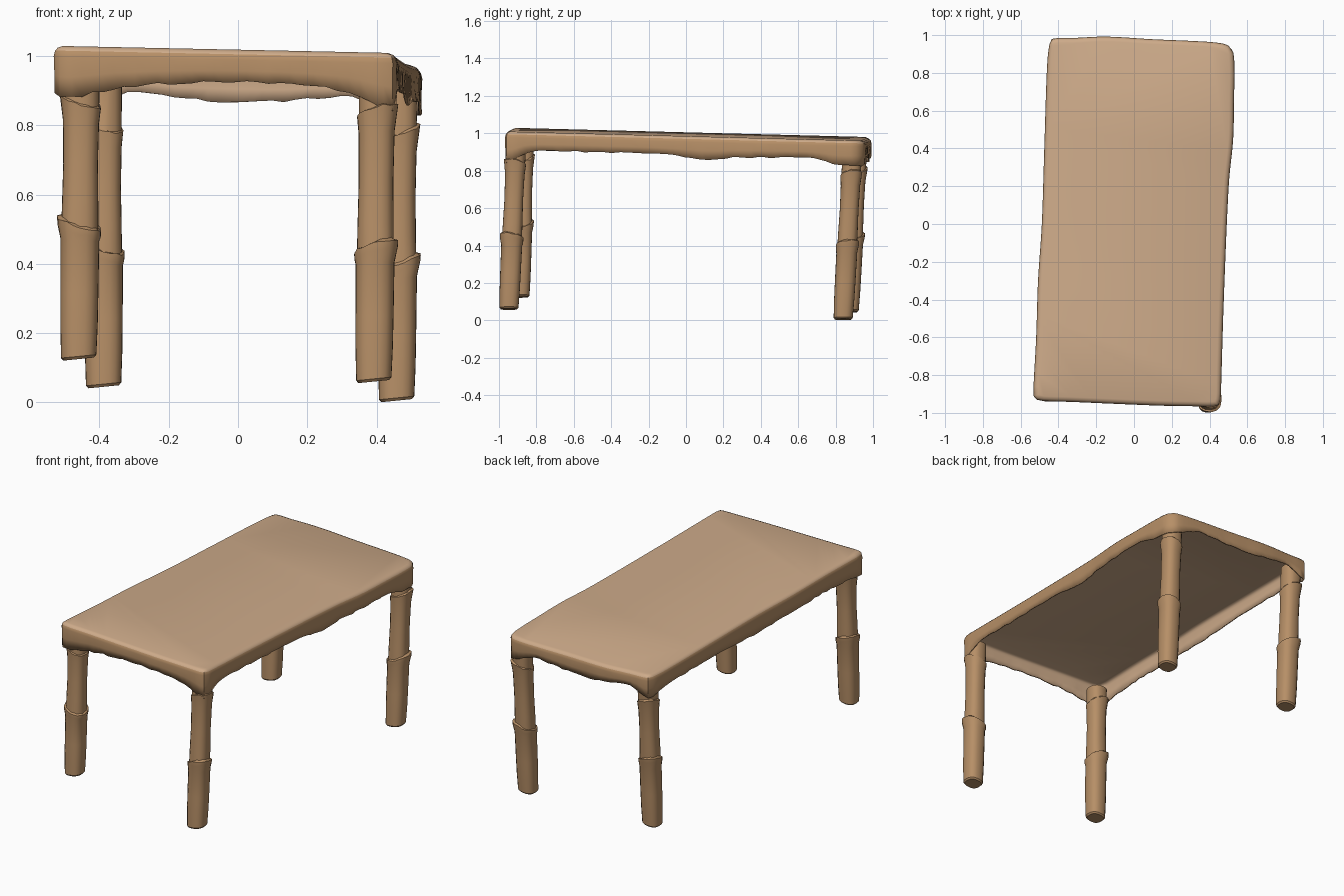
import bpy, bmesh, math, random
from mathutils import Vector

if "Cube" in bpy.data.objects:
    bpy.data.objects.remove(bpy.data.objects["Cube"])

random.seed(4)


def material(name, rgb):
    m = bpy.data.materials.new(name)
    m.diffuse_color = (*rgb, 1)
    m.use_nodes = True
    m.node_tree.nodes["Principled BSDF"].inputs["Base Color"].default_value = m.diffuse_color
    return m


tan = material("light tan wood", (0.62, 0.41, 0.255))
brown = material("warm brown wood", (0.47, 0.275, 0.135))


def finish(bm, name, mats, angle=40):
    bmesh.ops.recalc_face_normals(bm, faces=bm.faces)
    me = bpy.data.meshes.new(name)
    bm.to_mesh(me)
    bm.free()
    ob = bpy.data.objects.new(name, me)
    bpy.context.collection.objects.link(ob)
    for m in mats:
        me.materials.append(m)
    bpy.ops.object.select_all(action='DESELECT')
    ob.select_set(True)
    bpy.context.view_layer.objects.active = ob
    bpy.ops.object.shade_smooth_by_angle(angle=math.radians(angle))
    return ob


def bridge(bm, a, b, mat=0):
    n = len(a)
    for i in range(n):
        f = bm.faces.new((a[i], a[(i + 1) % n], b[(i + 1) % n], b[i]))
        f.material_index = mat


def top_z(x, y):
    return 0.995 - 0.022 * x - 0.025 * y


# Tabletop outline, anticlockwise: x, y, height of the apron's lower edge
outline = [
    (-.515, -.93, .88), (-.48, -.937, .88), (-.33, -.942, .91), (-.1, -.952, .925),
    (.15, -.962, .92), (.32, -.965, .895), (.42, -.967, .85), (.447, -.96, .84), (.458, -.93, .85),
    (.462, -.84, .90), (.472, -.5, .90), (.487, -.1, .885), (.497, .12, .86),
    (.505, .25, .87), (.525, .45, .87), (.53, .68, .865), (.532, .82, .83), (.525, .91, .83),
    (.50, .945, .83), (.44, .96, .84), (.33, .968, .88), (.1, .978, .868),
    (-.15, .992, .875), (-.32, .985, .895), (-.40, .985, .86), (-.435, .98, .85),
    (-.448, .95, .85), (-.46, .84, .88), (-.475, .4, .89), (-.488, 0, .885),
    (-.508, -.3, .90), (-.518, -.6, .91), (-.532, -.86, .90), (-.532, -.91, .89),
]


def smooth_loop(pts, steps):
    """Closed Catmull-Rom curve through the points."""
    P = [Vector(p) for p in pts]
    n, out = len(P), []
    for i in range(n):
        a, b, c, d = (P[(i + k) % n] for k in (-1, 0, 1, 2))
        s = max(1, min(steps, int((c - b).length / 0.03)))
        ta = (c - a) * ((c - b).length / max((c - b).length + (b - a).length, 1e-6))
        tb = (d - b) * ((c - b).length / max((d - c).length + (c - b).length, 1e-6))
        for k in range(s):
            t = k / s
            t2, t3 = t * t, t * t * t
            out.append(b * (2*t3 - 3*t2 + 1) + ta * (t3 - 2*t2 + t)
                       + c * (3*t2 - 2*t3) + tb * (t3 - t2))
    return out


# Tabletop with hollow underside and uneven apron
loop = smooth_loop(outline, 8)
n = len(loop)
inward = []
for i in range(n):
    t = loop[(i + 1) % n] - loop[i - 1]
    inward.append(Vector((-t.y, t.x, 0)).normalized())
bm = bmesh.new()
rings = []
for inset, drop in ((.026, 0), (.012, .005), (.004, .014), (0, .030)):
    ring = []
    for p, q in zip(loop, inward):
        v = p + q * inset
        ring.append(bm.verts.new((v.x, v.y, top_z(v.x, v.y) - drop)))
    rings.append(ring)
for f in (.5, 1):
    ring = []
    for p, q in zip(loop, inward):
        z0 = top_z(p.x, p.y) - .03
        v = p + q * random.uniform(0, .004)
        z = z0 + (p.z - z0) * f + (random.uniform(-.004, .004) if f == 1 else 0)
        ring.append(bm.verts.new((v.x, v.y, z)))
    rings.append(ring)
bm.faces.new(rings[0]).material_index = 1
for k in range(5):
    bridge(bm, rings[k], rings[k + 1], 1 if k < 2 else 0)
top = finish(bm, "tabletop_and_apron", [brown, tan, tan])
sol = top.modifiers.new("shell thickness", 'SOLIDIFY')
sol.thickness = 0.008
sol.offset = -1
sol.material_offset = 1

SIDES = 20


def leg(name, foot, head, joint, collar, flare_angle):
    """Bamboo-like leg: tapered lengths meeting in flared, ragged joints."""
    bm = bmesh.new()
    foot, head = Vector(foot), Vector(head)
    z0, z1 = foot.z, head.z
    # height, radius, raggedness of each ring
    prof = [(z0, .044, 0), (z0 + .008, .051, 0), (z0 + .10, .054, 0),
            ((z0 + joint) / 2, .055, 0), (joint - .04, .056, .2), (joint - .012, .060, 1),
            (joint + .008, .061, 1), (joint + .012, .053, 1), (joint + .08, .052, .3),
            ((joint + collar) / 2, .050, 0), (collar - .06, .052, .2), (collar, .057, 1),
            (collar + .004, .052, 1), (z1, .053, 0)]
    prev = None
    for z, r, rag in prof:
        t = (z - z0) / (z1 - z0)
        c = foot.lerp(head, t)
        ring = []
        for i in range(SIDES):
            a = math.tau * i / SIDES
            ca, sa = math.cos(a), math.sin(a)
            # slightly squared cross-section
            k = r / (abs(ca) ** 2.6 + abs(sa) ** 2.6) ** (1 / 2.6)
            lift = rag * (.022 * math.cos(a - flare_angle) + random.uniform(-.004, .004))
            if rag == 1 and r > .055:
                k += .006 * max(0, math.cos(a - flare_angle))
            tilt = (1 - t) * .10 * ca * k if z < z0 + .02 else 0
            ring.append(bm.verts.new((c.x + ca * k, c.y + sa * k, z + lift + tilt)))
        if prev:
            bridge(bm, prev, ring)
        else:
            bm.faces.new(ring)
        prev = ring
    bm.faces.new(prev)
    return finish(bm, name, [brown], 35)


# Four legs, each worn to a different length
leg("front_left_leg", (-.460, -.888, .125), (-.452, -.866, .95), .51, .87, 2.6)
leg("front_right_leg", (.392, -.947, .060), (.402, -.908, .94), .44, .84, -.6)
leg("back_left_leg", (-.388, .872, .045), (-.388, .917, .93), .44, .80, 2.4)
leg("back_right_leg", (.458, .840, .005), (.465, .890, .91), .40, .78, .4)
